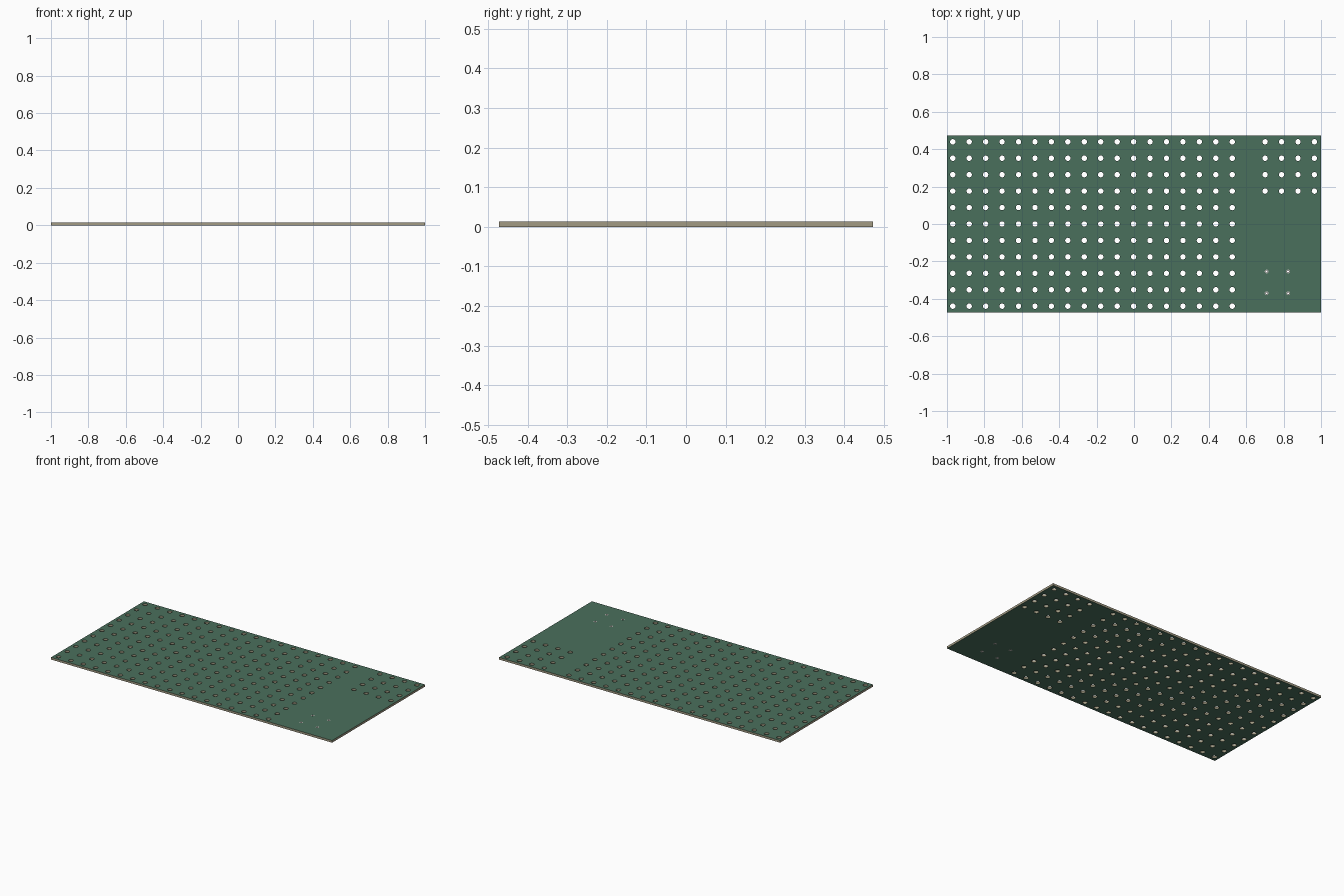
import bpy, bmesh, math

if "Cube" in bpy.data.objects:
    bpy.data.objects.remove(bpy.data.objects["Cube"])

W, D, T = 2.0, 0.944, 0.0139
PITCH = 0.0879
HOLE_R, PAD_R, PAD_IN = 0.0145, 0.0105, 0.005


def mat(name, rgb):
    m = bpy.data.materials.new(name)
    m.diffuse_color = (*rgb, 1)
    m.use_nodes = True
    m.node_tree.nodes["Principled BSDF"].inputs["Base Color"].default_value = m.diffuse_color
    return m


green = mat("green_lacquer", (0.068, 0.16, 0.108))
beige = mat("bare_laminate", (0.36, 0.33, 0.23))
tin = mat("tinned_metal", (0.5, 0.5, 0.47))


def circle(x, y, r, n=16):
    return [(x + r * math.cos(2 * math.pi * i / n),
             y + r * math.sin(2 * math.pi * i / n)) for i in range(n)]


def plate(name, loops, face_mat, wall_mat):
    """Filled, extruded outline; loops after the first become holes."""
    cu = bpy.data.curves.new(name + "_profile", 'CURVE')
    cu.dimensions = '2D'
    cu.fill_mode = 'BOTH'
    cu.extrude = T / 2
    for pts in loops:
        s = cu.splines.new('POLY')
        s.points.add(len(pts) - 1)
        for p, (x, y) in zip(s.points, pts):
            p.co = (x, y, 0, 1)
        s.use_cyclic_u = True
    tmp = bpy.data.objects.new(name + "_tmp", cu)
    bpy.context.collection.objects.link(tmp)
    bpy.context.view_layer.update()
    dg = bpy.context.evaluated_depsgraph_get()
    me = bpy.data.meshes.new_from_object(tmp.evaluated_get(dg))
    bpy.data.objects.remove(tmp)
    me.name = name
    me.materials.clear()
    me.materials.append(face_mat)
    me.materials.append(wall_mat)
    bm = bmesh.new()
    bm.from_mesh(me)
    bmesh.ops.remove_doubles(bm, verts=bm.verts, dist=1e-5)
    bmesh.ops.translate(bm, verts=bm.verts, vec=(0, 0, T / 2))
    bmesh.ops.recalc_face_normals(bm, faces=bm.faces)
    for f in bm.faces:
        f.smooth = False
        f.material_index = 0 if abs(f.normal.z) > 0.5 else 1
    bm.to_mesh(me)
    bm.free()
    ob = bpy.data.objects.new(name, me)
    bpy.context.collection.objects.link(ob)
    return ob


# Main hole field and the small group in the back right corner
holes = [(-0.969 + PITCH * i, PITCH * j) for i in range(18) for j in range(-5, 6)]
holes += [(0.701 + PITCH * i, PITCH * (5 - j)) for i in range(4) for j in range(4)]
pads = [(x, y) for x in (0.709, 0.824) for y in (-0.254, -0.37)]

# Board
outline = [(-W / 2, -D / 2), (W / 2, -D / 2), (W / 2, D / 2), (-W / 2, D / 2)]
loops = [outline]
loops += [circle(x, y, HOLE_R) for x, y in holes]
loops += [circle(x, y, PAD_R) for x, y in pads]
plate("board", loops, green, beige)

# Metal sleeves set flush into the board
for k, (x, y) in enumerate(pads):
    plate(f"sleeve_{k + 1}", [circle(x, y, PAD_R), circle(x, y, PAD_IN)], tin, tin)
